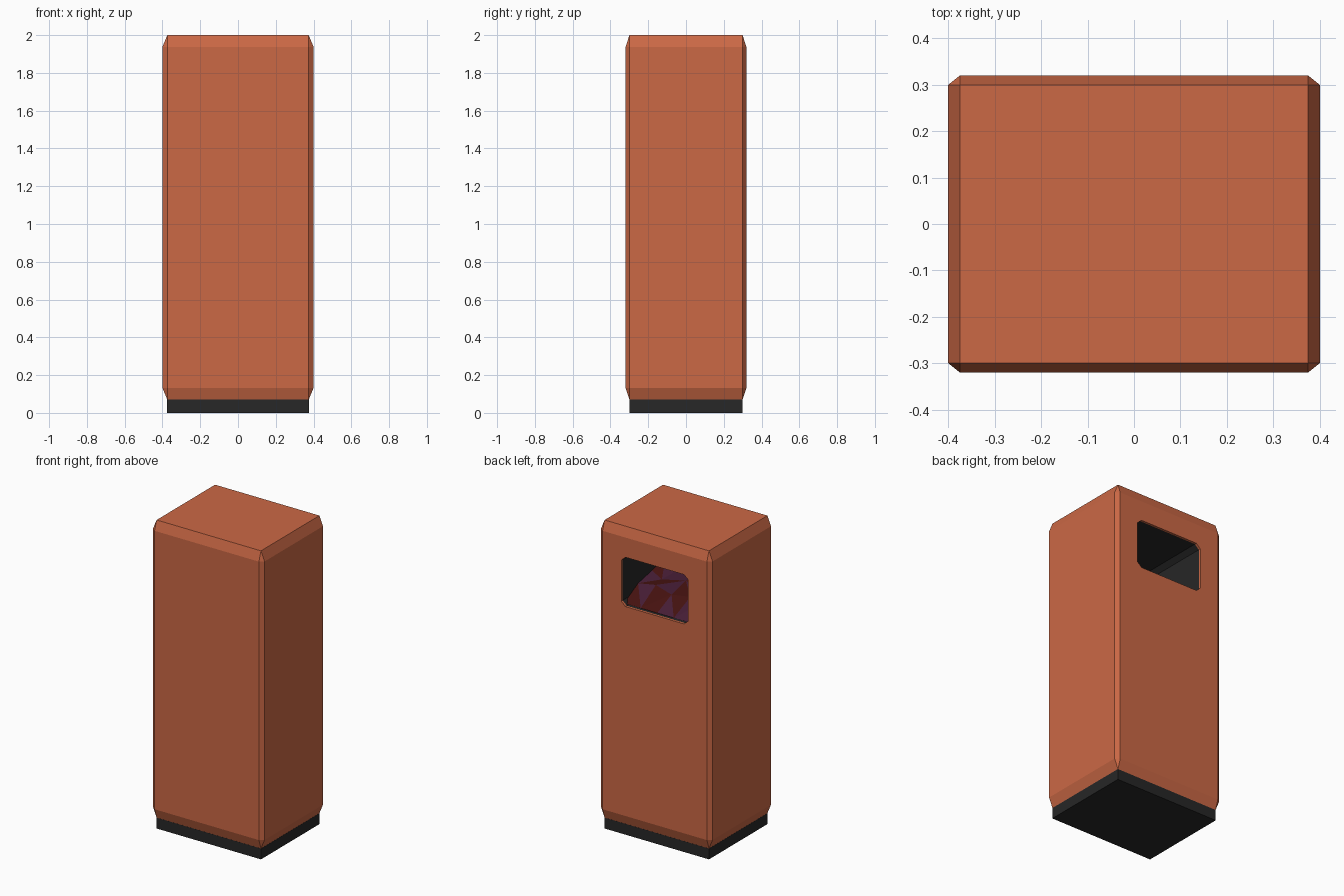
import bpy, bmesh, random
from mathutils import Vector

if "Cube" in bpy.data.objects:
    bpy.data.objects.remove(bpy.data.objects["Cube"])

random.seed(4)


def material(name, color):
    m = bpy.data.materials.new(name)
    m.diffuse_color = (*color, 1)
    m.use_nodes = True
    m.node_tree.nodes["Principled BSDF"].inputs["Base Color"].default_value = m.diffuse_color
    return m


ORANGE = material("orange_paint", (0.60, 0.14, 0.06))
DARK = material("dark_metal", (0.02, 0.02, 0.02))
MAROON = material("maroon_waste", (0.06, 0.006, 0.005))
PURPLE = material("purple_waste", (0.06, 0.012, 0.035))


def make_object(name, bm, mats):
    mesh = bpy.data.meshes.new(name)
    bm.to_mesh(mesh)
    bm.free()
    for m in mats:
        mesh.materials.append(m)
    ob = bpy.data.objects.new(name, mesh)
    bpy.context.collection.objects.link(ob)
    return ob


def box(name, half, center, mat, bevel=0.0):
    """Box bevelled in unit space, so the chamfer scales with each side."""
    bm = bmesh.new()
    bmesh.ops.create_cube(bm, size=2)
    if bevel:
        bmesh.ops.bevel(bm, geom=bm.edges[:], offset=bevel, segments=1,
                        affect='EDGES', clamp_overlap=True)
    for v in bm.verts:
        v.co = Vector(v.co[i] * half[i] + center[i] for i in range(3))
    return make_object(name, bm, [mat])


# Plinth and chamfered bin housing
box("plinth", (0.375, 0.30, 0.035), (0, 0, 0.035), DARK)
housing = box("housing", (0.40, 0.32, 0.965), (0, 0, 1.035), ORANGE, 0.0645)
housing.data.materials.append(DARK)

# Opening cutter: orange lip near the skin, dark cavity behind it
W, ZMID, H, CX, CZ = 0.24, 1.65, 0.16, 0.03, 0.027
profile = [(W - CX, -H), (W, -H + CZ), (W, H - CZ), (W - CX, H),
           (CX - W, H), (-W, H - CZ), (-W, CZ - H), (CX - W, -H)]
bm = bmesh.new()
rings = [[bm.verts.new((x, y, ZMID + z)) for x, z in profile]
         for y in (0.40, 0.306, -0.28)]
for k in range(2):
    for i in range(8):
        j = (i + 1) % 8
        f = bm.faces.new((rings[k][i], rings[k][j], rings[k + 1][j], rings[k + 1][i]))
        f.material_index = k
bm.faces.new(rings[0])
bm.faces.new(rings[2]).material_index = 1
bmesh.ops.recalc_face_normals(bm, faces=bm.faces[:])
cutter = make_object("opening_cutter", bm, [ORANGE, DARK])
cutter.hide_render = True

cut = housing.modifiers.new("opening", 'BOOLEAN')
cut.operation = 'DIFFERENCE'
cut.solver = 'EXACT'
cut.material_mode = 'TRANSFER'
cut.object = cutter
bpy.context.view_layer.objects.active = housing
housing.select_set(True)
bpy.ops.object.modifier_apply(modifier=cut.name)
bpy.data.objects.remove(cutter)

# Faceted waste heap rising towards the far wall of the cavity
bm = bmesh.new()
bmesh.ops.create_grid(bm, x_segments=4, y_segments=4, size=1)
for v in bm.verts:
    depth = (1 - v.co.y) / 2
    inner = abs(v.co.x) < 0.9 and abs(v.co.y) < 0.9
    if inner:
        v.co.x += random.uniform(-0.15, 0.15)
        v.co.y += random.uniform(-0.15, 0.15)
    z = 1.495 if depth < 0.05 else 1.54 + 0.11 * depth + random.uniform(-0.02, 0.02)
    v.co = Vector((v.co.x * 0.237, 0.01 + v.co.y * 0.285, z))
bmesh.ops.triangulate(bm, faces=bm.faces[:])
for f in bm.faces:
    f.material_index = int(random.random() < 0.4)
make_object("waste_heap", bm, [MAROON, PURPLE])
